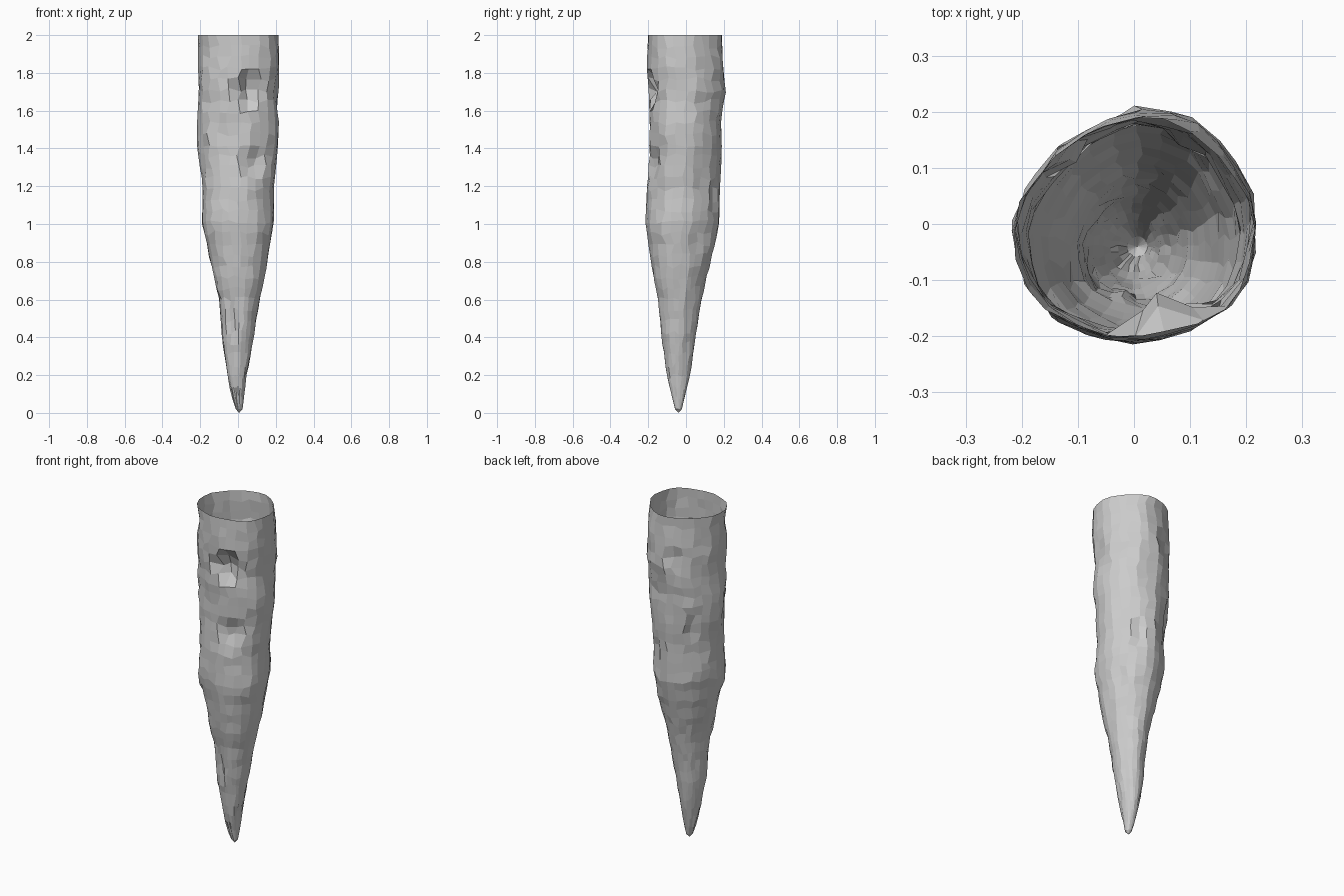
import bpy, bmesh, math, random
from mathutils import Vector, noise

if "Cube" in bpy.data.objects:
    bpy.data.objects.remove(bpy.data.objects["Cube"])

random.seed(4)
SIDES, ROWS = 24, 34

# silhouette: z, left x, right x, front y, back y
PROFILE = [
    (0.02, -.012, .024, -.058, -.022), (0.10, -.035, .033, -.078, .000),
    (0.20, -.056, .046, -.100, .022), (0.40, -.085, .082, -.130, .050),
    (0.60, -.100, .115, -.150, .080), (0.80, -.145, .155, -.185, .130),
    (1.00, -.190, .190, -.215, .175), (1.20, -.188, .190, -.207, .180),
    (1.27, -.195, .200, -.200, .185), (1.40, -.218, .210, -.195, .190),
    (1.55, -.217, .218, -.192, .185), (1.70, -.207, .220, -.200, .212),
    (1.85, -.212, .217, -.208, .195), (2.00, -.213, .215, -.200, .190)]
# rounded-triangle cross-section: radius every 30 degrees
SECTION = [.213, .203, .213, .213, .200, .200, .22, .23, .215, .212, .215, .22]
# dents: angle (deg), z, angular half width, half height, depth
DENTS = [(285, 1.71, 20, .11, .075), (293, 1.32, 16, .11, .04),
         (352, 1.68, 12, .16, .02), (205, 1.45, 10, .2, .02),
         (110, 1.75, 16, .09, .025), (135, 1.35, 14, .12, .025),
         (255, 0.50, 18, .14, .015), (60, 1.15, 14, .1, .02)]


def bounds(z):
    for a, b in zip(PROFILE, PROFILE[1:]):
        if z <= b[0]:
            t = (z - a[0]) / (b[0] - a[0])
            return [p + (q - p) * t for p, q in zip(a[1:], b[1:])]
    return PROFILE[-1][1:]


def section_radius(deg):
    k = (deg % 360) / 30
    i = int(k) % 12
    t = k - int(k)
    return SECTION[i] * (1 - t) + SECTION[(i + 1) % 12] * t


def ring(z, jitter):
    """Bumpy cross-section fitted to the silhouette at height z."""
    raw = []
    for i in range(SIDES):
        deg = 360 * (i + random.uniform(-.25, .25)) / SIDES
        a = math.radians(deg)
        n = noise.noise(Vector((math.cos(a) * 2.2, math.sin(a) * 2.2, z * 5)))
        r = section_radius(deg) * (1 + .06 * n + random.uniform(-.012, .012))
        raw.append((deg, r * math.cos(a), r * math.sin(a)))
    x0, x1, y0, y1 = bounds(z)
    xs, ys = [p[1] for p in raw], [p[2] for p in raw]
    cx, cy = (x0 + x1) / 2, (y0 + y1) / 2
    out = []
    for deg, x, y in raw:
        x = x0 + (x - min(xs)) / (max(xs) - min(xs)) * (x1 - x0)
        y = y0 + (y - min(ys)) / (max(ys) - min(ys)) * (y1 - y0)
        zz = z + random.uniform(-jitter, jitter)
        push = 0
        for da, dz, wa, wz, depth in DENTS:
            d = math.hypot(((deg - da + 180) % 360 - 180) / wa, (zz - dz) / wz)
            push += depth * max(0, 1 - d * d)
        v = Vector((x - cx, y - cy))
        v *= 1 - push / max(v.length, .01)
        out.append((v.x + cx, v.y + cy, zz))
    return out


# open-topped spike shell
bm = bmesh.new()
rings = []
for j in range(ROWS + 1):
    z = .02 + 1.98 * j / ROWS
    jitter = 0 if j in (0, ROWS) else .014
    rings.append([bm.verts.new(p) for p in ring(z, jitter)])
tip = bm.verts.new((.006, -.04, 0))
for i in range(SIDES):
    k = (i + 1) % SIDES
    bm.faces.new((tip, rings[0][k], rings[0][i]))
    for lo, hi in zip(rings, rings[1:]):
        bm.faces.new((lo[i], lo[k], hi[k], hi[i]))
bm.normal_update()
mesh = bpy.data.meshes.new("rock_spike")
bm.to_mesh(mesh)
bm.free()
bpy.context.collection.objects.link(bpy.data.objects.new("rock_spike", mesh))
